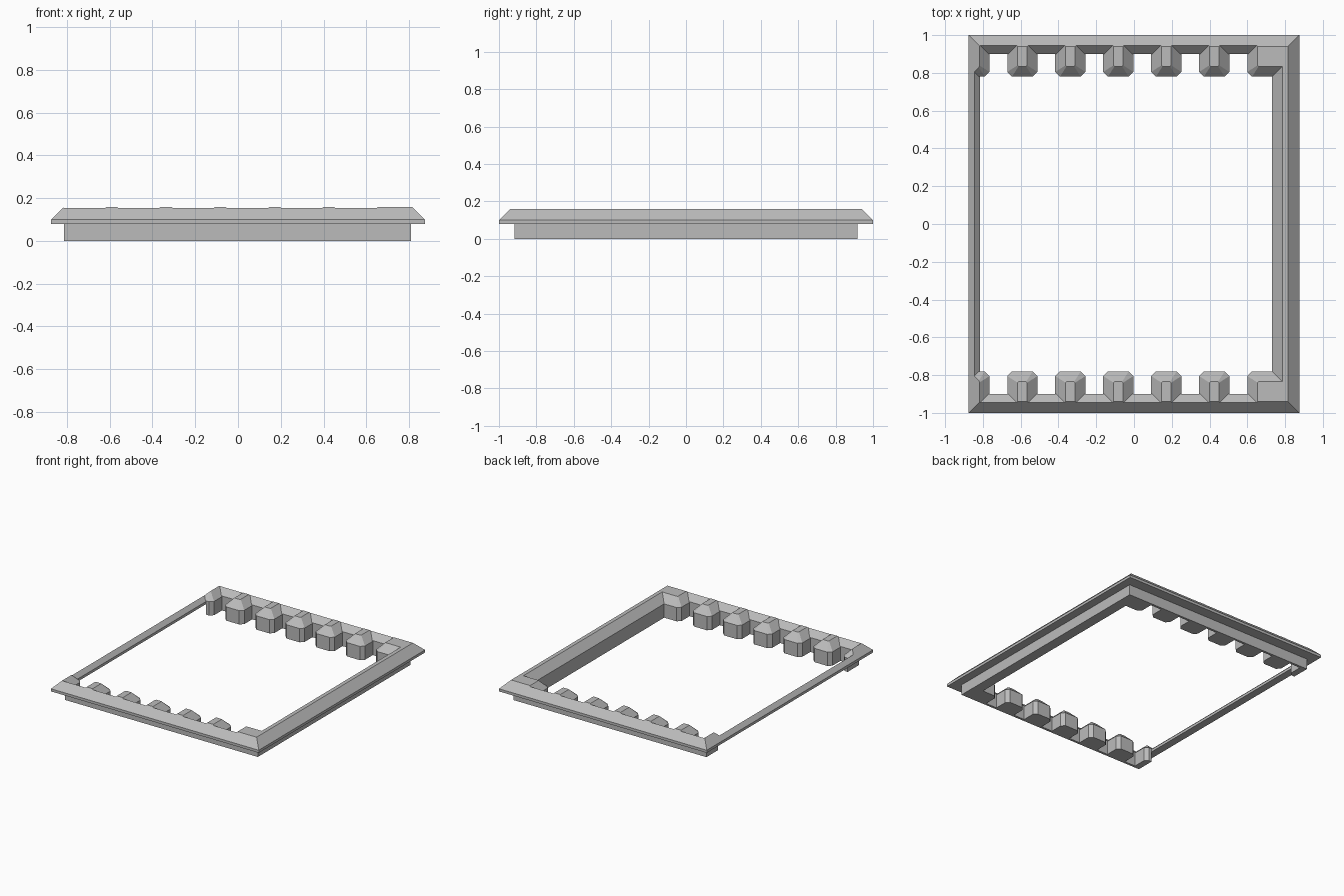
import bpy
import bmesh

cube = bpy.data.objects.get("Cube")
if cube:
    bpy.data.objects.remove(cube, do_unlink=True)

OUT_X, OUT_Y = 0.875, 1.0
TOP = 0.16
TOOTH_PITCH, TOOTH_HALF, TOOTH_END = 0.254, 0.08, 0.78

grey = bpy.data.materials.new("plain grey")
grey.use_nodes = True
grey.diffuse_color = (0.5, 0.5, 0.5, 1)
grey.node_tree.nodes["Principled BSDF"].inputs["Base Color"].default_value = (0.5, 0.5, 0.5, 1)


def add_object(name, bm):
    bmesh.ops.recalc_face_normals(bm, faces=bm.faces)
    mesh = bpy.data.meshes.new(name)
    bm.to_mesh(mesh)
    bm.free()
    mesh.materials.append(grey)
    obj = bpy.data.objects.new(name, mesh)
    bpy.context.scene.collection.objects.link(obj)
    return obj


def hull(name, points):
    """Convex solid around a few points."""
    bm = bmesh.new()
    for p in points:
        bm.verts.new(p)
    bmesh.ops.convex_hull(bm, input=bm.verts[:])
    bmesh.ops.dissolve_limit(bm, angle_limit=0.01, verts=bm.verts[:], edges=bm.edges[:])
    return add_object(name, bm)


def bar(name, axis, sign, inner, edge_z, far, length, bottom):
    """Oversized bar: vertical inner wall with a 45 degree slope above it."""
    profile = [(inner, bottom), (inner, edge_z),
               (far, edge_z + far - inner), (far, bottom)]
    pts = []
    for end in (-length, length):
        for d, z in profile:
            pts.append((sign * d, end, z) if axis == "x" else (end, sign * d, z))
    return hull(name, pts)


def tooth(name, x0, x1, sign):
    """Block with chamfered top and clipped inner corners, reaching into a bar."""
    c, rise, back = 0.025, 0.07, 1.05
    plan = [(x0, back), (x0, TOOTH_END + c), (x0 + c, TOOTH_END),
            (x1 - c, TOOTH_END), (x1, TOOTH_END + c), (x1, back)]
    pts = [(x, sign * y, z) for z in (-0.05, 0.105) for x, y in plan]
    pts += [(x, sign * y, 0.105 + rise) for x in (x0 + rise, x1 - rise)
            for y in (TOOTH_END + rise, back)]
    return hull(name, pts)


def envelope():
    """Outer shape: recessed skirt, thin lip and sloping rim."""
    skirt = (-0.815, 0.81, 0.918)
    lip = (-OUT_X, OUT_X, OUT_Y)
    rim = (-OUT_X + 0.06, OUT_X - 0.06, OUT_Y - 0.06)
    bm = bmesh.new()
    rings = []
    for (x0, x1, y), z in ((skirt, 0), (skirt, 0.08), (lip, 0.08), (lip, 0.1), (rim, TOP)):
        rings.append([bm.verts.new(p) for p in
                      ((x0, -y, z), (x1, -y, z), (x1, y, z), (x0, y, z))])
    for a, b in zip(rings, rings[1:]):
        for i in range(4):
            j = (i + 1) % 4
            bm.faces.new((a[i], a[j], b[j], b[i]))
    bm.faces.new(rings[0])
    bm.faces.new(rings[-1])
    return add_object("outer_shape", bm)


# Side bars: broad on the left, slim on the right
frame = bar("toothed_frame", "x", 1, 0.73, 0.105, 1.2, 1.15, -0.12)
parts = [bar("right_bar", "x", -1, 0.8155, 0.1, 1.1, 1.13, -0.11)]

# Front and back bars with their rows of teeth and corner blocks
for sign, side in ((-1, "front"), (1, "back")):
    parts.append(bar(side + "_bar", "y", sign, 0.9, 0.11, 1.1, 1.3, -0.1))
    for i in range(6):
        x = -0.845 + i * TOOTH_PITCH
        parts.append(tooth(side + "_tooth", x - TOOTH_HALF, x + TOOTH_HALF, sign))
    parts.append(tooth(side + "_corner_block", 0.6, 1.05, sign))

# Unite the parts and trim them to the outer shape
trim = envelope()
for part in parts + [trim]:
    part.hide_render = True
    mod = frame.modifiers.new(part.name, "BOOLEAN")
    mod.operation = "INTERSECT" if part is trim else "UNION"
    mod.solver = "EXACT"
    mod.object = part

bpy.context.view_layer.update()
graph = bpy.context.evaluated_depsgraph_get()
result = bpy.data.meshes.new_from_object(frame.evaluated_get(graph))
frame.modifiers.clear()
frame.data = result
for part in parts + [trim]:
    bpy.data.objects.remove(part, do_unlink=True)
